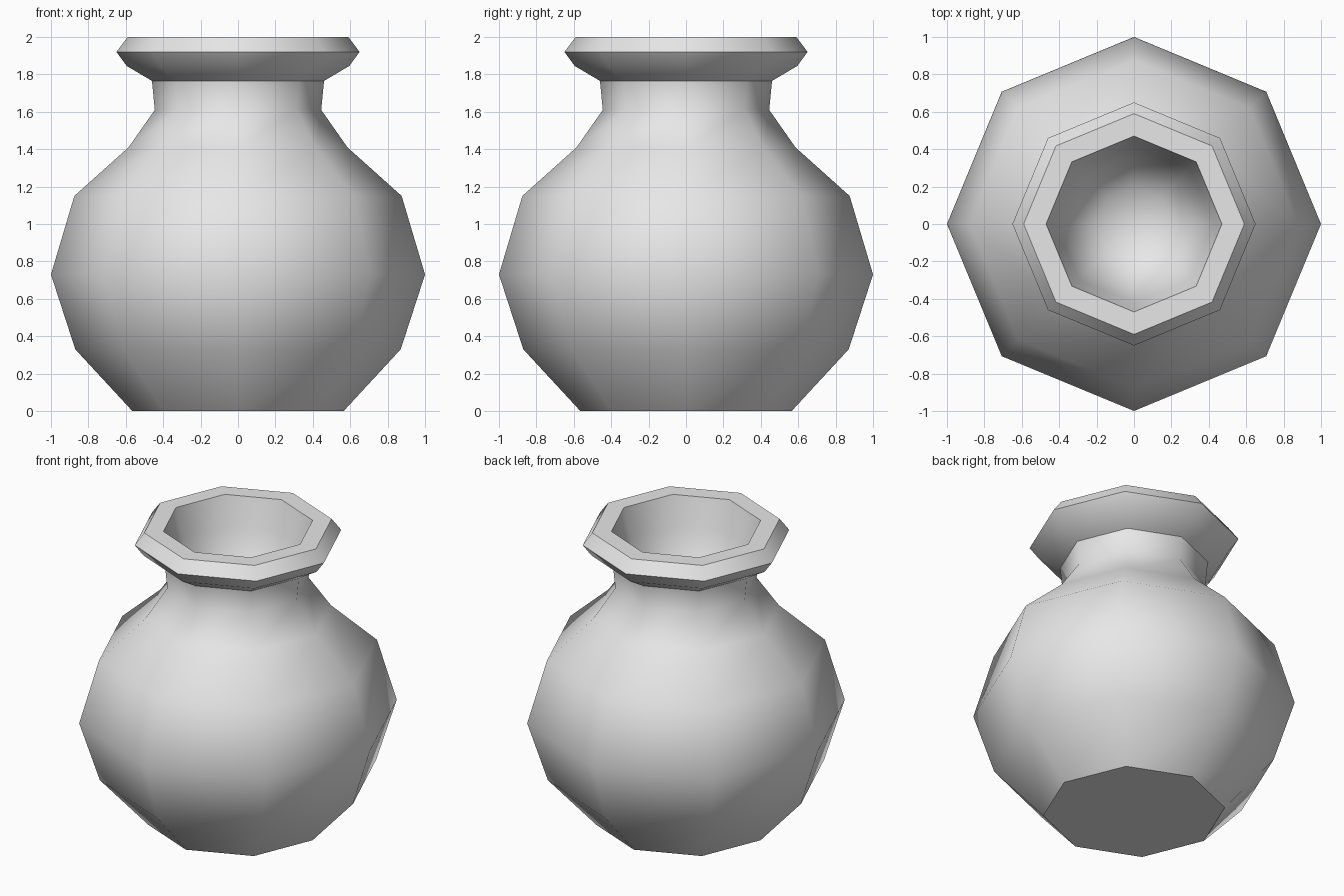
import bpy, bmesh, math

default = bpy.data.objects.get("Cube")
if default:
    bpy.data.objects.remove(default, do_unlink=True)

SIDES = 8

# Single clay colour
clay = bpy.data.materials.new("pale_grey_clay")
clay.use_nodes = True
colour = (0.8, 0.8, 0.8, 1)
clay.diffuse_color = colour
clay.node_tree.nodes["Principled BSDF"].inputs["Base Color"].default_value = colour

# Profile sections as (radius, height), from the base up and back down inside
body = [(0.565, 0), (0.87, 0.33), (1.0, 0.73), (0.875, 1.15), (0.585, 1.41)]
neck = [(0.445, 1.61), (0.46, 1.765)]
lip = [(0.595, 1.845), (0.65, 1.92), (0.59, 2.0), (0.47, 2.0)]
hollow = [(0.42, 1.8), (0.34, 1.55), (0.2, 1.43)]
hollow_floor = 1.39


def ring(bm, radius, z):
    """One octagonal ring with corners on the axes."""
    angles = [math.tau * i / SIDES for i in range(SIDES)]
    return [bm.verts.new((radius * math.cos(a), radius * math.sin(a), z)) for a in angles]


def turned_pot(name, profile, floor_z):
    bm = bmesh.new()
    rings = [ring(bm, r, z) for r, z in profile]
    bm.faces.new(reversed(rings[0]))  # flat base
    for low, high in zip(rings, rings[1:]):
        for i in range(SIDES):
            j = (i + 1) % SIDES
            bm.faces.new((low[i], low[j], high[j], high[i]))
    # Fan closing the bottom of the hollow
    centre = bm.verts.new((0, 0, floor_z))
    for i in range(SIDES):
        bm.faces.new((rings[-1][i], rings[-1][(i + 1) % SIDES], centre))
    mesh = bpy.data.meshes.new(name)
    bm.to_mesh(mesh)
    bm.free()
    mesh.materials.append(clay)
    obj = bpy.data.objects.new(name, mesh)
    bpy.context.collection.objects.link(obj)
    return obj


pot = turned_pot("pot", body + neck + lip + hollow, hollow_floor)

# Smooth body with crisp rim and base edges
bpy.ops.object.select_all(action="DESELECT")
pot.select_set(True)
bpy.context.view_layer.objects.active = pot
bpy.ops.object.shade_smooth_by_angle(angle=math.radians(47))
